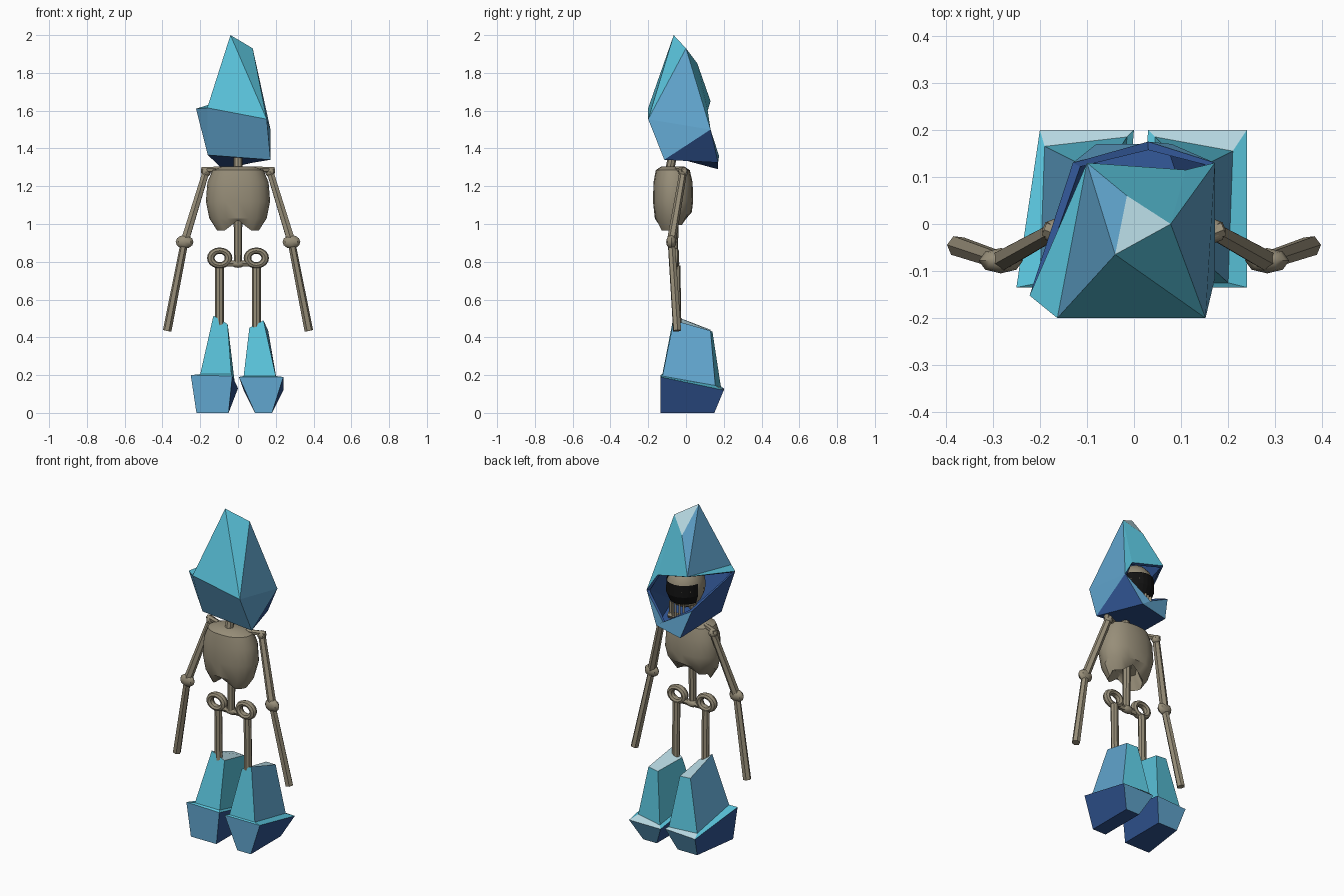
import bpy, bmesh, math
from mathutils import Vector

cube = bpy.data.objects.get("Cube")
if cube:
    bpy.data.objects.remove(cube)


def material(name, rgb):
    m = bpy.data.materials.new(name)
    m.use_nodes = True
    m.diffuse_color = (*rgb, 1)
    m.node_tree.nodes["Principled BSDF"].inputs["Base Color"].default_value = (*rgb, 1)
    m.node_tree.nodes["Principled BSDF"].inputs["Roughness"].default_value = 0.8
    return m


PALE = material("pale ice", (.46, .67, .74))
CYAN = material("cyan", (.10, .54, .70))
MID = material("sky blue", (.12, .38, .62))
DARK = material("deep blue", (.03, .09, .29))
BONE = material("bone", (.31, .27, .19))
BLACK = material("black", (.006, .006, .006))
BLUES = [PALE, CYAN, MID, DARK]


def make(name, bm, mats, smooth=False):
    """Turn a bmesh into an object."""
    me = bpy.data.meshes.new(name)
    bm.to_mesh(me)
    bm.free()
    ob = bpy.data.objects.new(name, me)
    bpy.context.collection.objects.link(ob)
    for m in mats:
        me.materials.append(m)
    if smooth:
        bpy.ops.object.select_all(action='DESELECT')
        ob.select_set(True)
        bpy.context.view_layer.objects.active = ob
        bpy.ops.object.shade_smooth_by_angle(angle=math.radians(35))
    return ob


def bone(name, a, b, r1, r2, sides=8, squash=1):
    """Tapered bar between two points, optionally flattened."""
    a, b = Vector(a), Vector(b)
    d = b - a
    bm = bmesh.new()
    bmesh.ops.create_cone(bm, cap_ends=True, segments=sides, radius1=r1, radius2=r2, depth=d.length)
    bmesh.ops.rotate(bm, verts=bm.verts, matrix=Vector((0, 0, 1)).rotation_difference(d).to_matrix())
    for v in bm.verts:
        v.co.y *= squash
    bmesh.ops.translate(bm, verts=bm.verts, vec=(a + b) / 2)
    return make(name, bm, [BONE], True)


def ball(name, loc, size, mat=BONE, u=10, v=7):
    bm = bmesh.new()
    bmesh.ops.create_uvsphere(bm, u_segments=u, v_segments=v, radius=1)
    bmesh.ops.scale(bm, verts=bm.verts, vec=size)
    bmesh.ops.translate(bm, verts=bm.verts, vec=loc)
    return make(name, bm, [mat], True)


# Faceted hood, open at the face (+y)
P = dict(
    A=(-.04, -.065, 2), B=(.078, 0, 1.93), C=(-.015, .06, 1.85),
    D=(-.163, -.2, 1.615), S=(.152, -.2, 1.555), H=(-.222, -.152, 1.61),
    I=(-.16, -.11, 1.365), F=(.172, -.115, 1.34), E=(.172, .13, 1.5),
    K=(-.1, .13, 1.65), J=(.11, .115, 1.6), L=(-.13, .13, 1.45),
    G=(-.08, .17, 1.29), Q=(.08, .17, 1.325), N=(.03, .175, 1.36))
shell = [("ABC", 0), ("ADS", 1), ("ASB", 1), ("BSE", 2), ("SFE", 2), ("DIFS", 2),
         ("DHI", 2), ("AKD", 2), ("ACK", 2), ("DKH", 1), ("CBJK", 1), ("BEJ", 1),
         ("EFQ", 3), ("HLGI", 3), ("IGQF", 3), ("LNQG", 2), ("NEQ", 2)]
bm = bmesh.new()
pts = {k: bm.verts.new(c) for k, c in P.items()}
for keys, slot in shell:
    bm.faces.new([pts[k] for k in keys]).material_index = slot
bmesh.ops.recalc_face_normals(bm, faces=bm.faces)
bm.faces.ensure_lookup_table()
if bm.faces[0].normal.z < 0:
    bmesh.ops.reverse_faces(bm, faces=bm.faces)
hood = make("hood", bm, BLUES)
solid = hood.modifiers.new("thickness", 'SOLIDIFY')
solid.thickness = .018
solid.offset = -1
solid.material_offset = 3
solid.material_offset_rim = 3

# Skull, dark eye band, jaw and teeth
ball("skull", (0, 0, 1.53), (.105, .115, .13), BONE, 14, 10)
bm = bmesh.new()
rows = []
for z in (1.45, 1.5, 1.57):
    w = math.sqrt(1 - ((z - 1.53) / .13) ** 2) + .04
    rows.append([bm.verts.new((.105 * w * math.cos(t), .115 * w * math.sin(t), z))
                 for t in (math.radians(15 + 15 * i) for i in range(11))])
for lo, hi in zip(rows, rows[1:]):
    for i in range(10):
        bm.faces.new((lo[i + 1], lo[i], hi[i], hi[i + 1]))
make("eye_band", bm, [BLACK])
bone("jaw", (-.055, .08, 1.365), (.055, .08, 1.365), .02, .02, 6)
for i in range(5):
    x = (i - 2) * .022
    bone("tooth", (x, .1 - abs(x) * .3, 1.37), (x, .1 - abs(x) * .3, 1.45), .008, .008, 4)

# Rib cage: stacked rings with a hollow underside split into two lobes
bm = bmesh.new()
N_SIDES = 20
rings = []
for z, w, y0, y1 in ((1.305, .085, -.13, -.01), (1.285, .135, -.16, .02), (1.22, .162, -.172, .035),
                     (1.12, .17, -.175, .038), (1.03, .152, -.165, .03), (.965, .11, -.14, -.01),
                     (1.04, .07, -.115, -.03)):
    ring = []
    for i in range(N_SIDES):
        t = 2 * math.pi * i / N_SIDES
        x = w * math.copysign(abs(math.cos(t)) ** .8, math.cos(t))
        y = (y0 + y1) / 2 + (y1 - y0) / 2 * math.sin(t)
        lift = .055 * max(0, 1 - abs(x) / .07) if z < 1 else 0
        if z < 1.05 and y > -.06:
            lift += .03
        ring.append(bm.verts.new((x, y, z + lift)))
    rings.append(ring)
for hi, lo in zip(rings, rings[1:]):
    for i in range(N_SIDES):
        j = (i + 1) % N_SIDES
        bm.faces.new((hi[i], hi[j], lo[j], lo[i]))
bm.faces.new(rings[0])
bm.faces.new(rings[-1])
bmesh.ops.recalc_face_normals(bm, faces=bm.faces)
make("rib_cage", bm, [BONE], True)

# Spine and neck
bone("neck", (0, -.09, 1.27), (0, -.05, 1.46), .024, .022)
bone("spine", (0, -.065, .79), (0, -.06, 1.1), .02, .024)
ball("tailbone", (0, -.06, .79), (.04, .025, .022))

# Mirrored limbs
for s, side in ((-1, "right"), (1, "left")):
    shoulder = (s * .17, -.015, 1.275)
    elbow = (s * .283, -.078, .905)
    hand = (s * .375, -.047, .435)
    bone(side + "_collarbone", (s * .09, -.05, 1.29), (s * .19, -.01, 1.285), .014, .017, 6)
    ball(side + "_shoulder", shoulder, (.026, .026, .026), BONE, 8, 6)
    bone(side + "_upper_arm", shoulder, elbow, .02, .024, 6)
    ball(side + "_elbow", elbow, (.047, .027, .036), BONE, 8, 6)
    bone(side + "_forearm", elbow, hand, .02, .023, 6)
    # Pelvis ring
    bm = bmesh.new()
    loops = []
    for i in range(20):
        t = 2 * math.pi * i / 20
        loops.append([])
        for j in range(8):
            p = 2 * math.pi * j / 8
            r = .047 + .02 * math.cos(p)
            loops[i].append(bm.verts.new((s * .097 + r * math.cos(t),
                                          -.06 + .022 * math.sin(p),
                                          .82 + .83 * r * math.sin(t))))
    for i in range(20):
        for j in range(8):
            a, b, k = loops[i], loops[(i + 1) % 20], (j + 1) % 8
            bm.faces.new((a[j], a[k], b[k], b[j]))
    bmesh.ops.recalc_face_normals(bm, faces=bm.faces)
    make(side + "_pelvis_ring", bm, [BONE], True)
    bone(side + "_pelvis_bar", (0, -.06, .79), (s * .07, -.06, .79), .018, .018, 6)
    bone(side + "_leg", (s * .098, -.04, .3), (s * .098, -.05, .78), .024, .024, 8, .8)


def boot(name, rings, side):
    """Faceted boot from four stacked rings: sole, lip, ankle base, top."""
    bm = bmesh.new()
    vs = [[bm.verts.new(c) for c in ring] for ring in rings]
    outer, inner = (1, 3) if side > 0 else (3, 1)
    slots = [{0: 2, 1: 3, 2: 2, 3: 3},
             {0: 1, 1: 1, 2: 0, 3: 1},
             {0: 1, outer: 2, 2: 1, inner: 1}]
    for level in range(3):
        for i in range(4):
            j = (i + 1) % 4
            f = bm.faces.new((vs[level][i], vs[level][j], vs[level + 1][j], vs[level + 1][i]))
            f.material_index = slots[level][i]
    bm.faces.new(vs[0]).material_index = 3
    bm.faces.new(vs[3]).material_index = 0
    bmesh.ops.recalc_face_normals(bm, faces=bm.faces)
    make(name, bm, BLUES)


boot("left_boot", (
    ((.09, -.135, 0), (.18, -.135, 0), (.18, .15, 0), (.09, .15, 0)),
    ((.005, -.135, .19), (.24, -.135, .19), (.24, .2, .12), (.03, .2, .12)),
    ((.03, -.125, .195), (.2, -.125, .195), (.21, .155, .145), (.045, .185, .135)),
    ((.06, -.05, .45), (.135, -.065, .49), (.16, .13, .435), (.09, .14, .43))), 1)
boot("right_boot", (
    ((-.22, -.135, 0), (-.05, -.135, 0), (-.05, .15, 0), (-.18, .15, 0)),
    ((-.25, -.135, .2), (-.03, -.135, .195), (0, .2, .13), (-.2, .2, .12)),
    ((-.2, -.125, .205), (-.035, -.125, .205), (-.015, .185, .14), (-.19, .165, .14)),
    ((-.13, -.065, .515), (-.055, -.05, .47), (-.05, .13, .435), (-.12, .13, .44))), -1)
